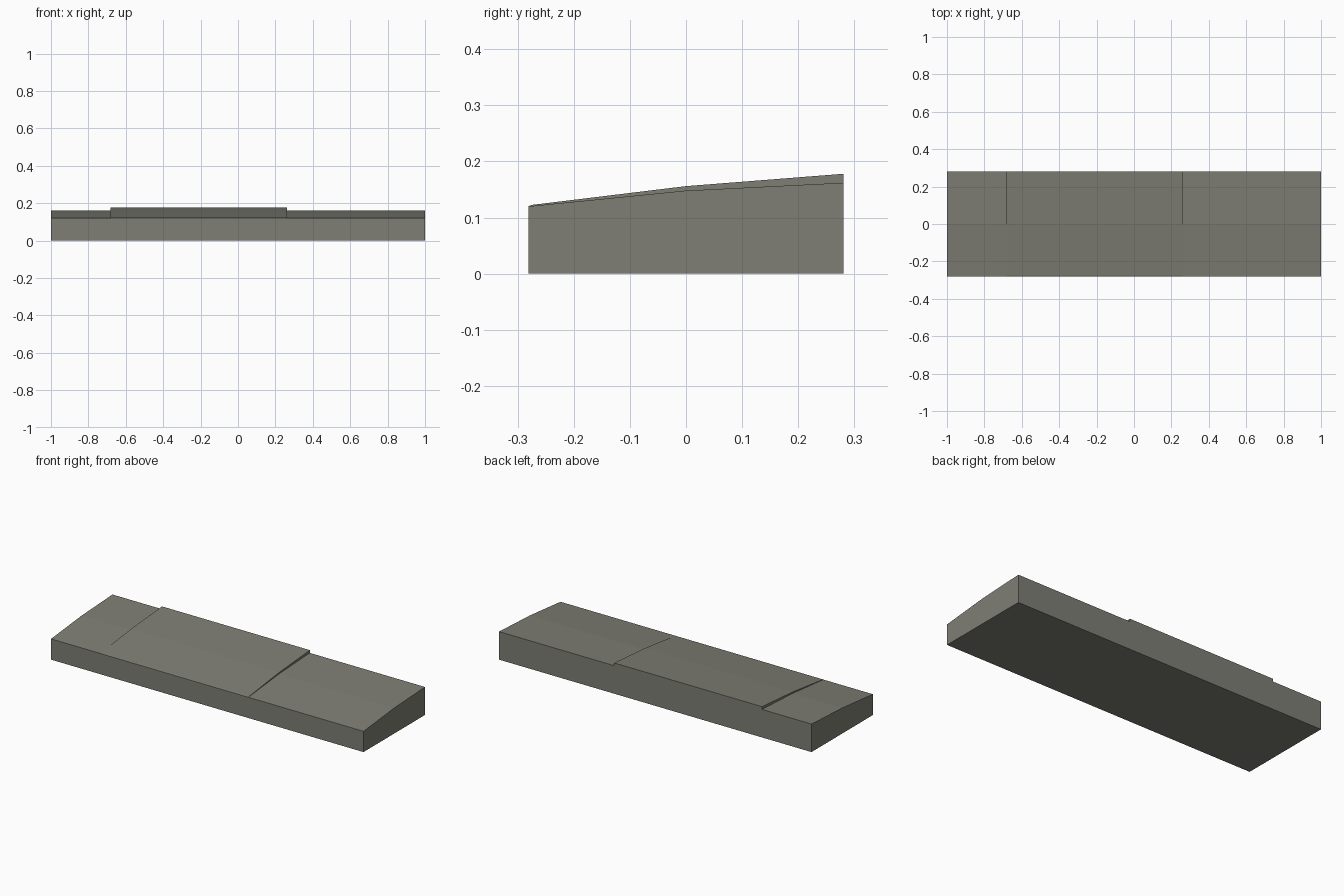
import bpy, bmesh

if "Cube" in bpy.data.objects:
    bpy.data.objects.remove(bpy.data.objects["Cube"])

stone = bpy.data.materials.new("grey_olive")
stone.diffuse_color = (0.21, 0.21, 0.178, 1)
stone.use_nodes = True
stone.node_tree.nodes["Principled BSDF"].inputs["Base Color"].default_value = stone.diffuse_color


def prism(name, profile, x0, x1):
    """Extrude a (y, z) side profile from x0 to x1."""
    bm = bmesh.new()
    face = bm.faces.new([bm.verts.new((x0, y, z)) for y, z in profile])
    out = bmesh.ops.extrude_face_region(bm, geom=[face])
    verts = [v for v in out["geom"] if isinstance(v, bmesh.types.BMVert)]
    bmesh.ops.translate(bm, verts=verts, vec=(x1 - x0, 0, 0))
    bmesh.ops.recalc_face_normals(bm, faces=bm.faces)
    mesh = bpy.data.meshes.new(name)
    bm.to_mesh(mesh)
    bm.free()
    mesh.materials.append(stone)
    obj = bpy.data.objects.new(name, mesh)
    bpy.context.collection.objects.link(obj)
    return obj


# Sloped slab with a two-step top
slope = [(-0.281, 0.12), (0.0, 0.148), (0.281, 0.162)]
prism("sloped_slab", [(0.281, 0), (-0.281, 0)] + slope, -1, 1)

# Raised panel growing thicker towards the back
raised = [(0.281, 0.178), (0.0, 0.156), (-0.275, 0.1225)]
prism("raised_panel", slope + raised, -0.683, 0.263)
